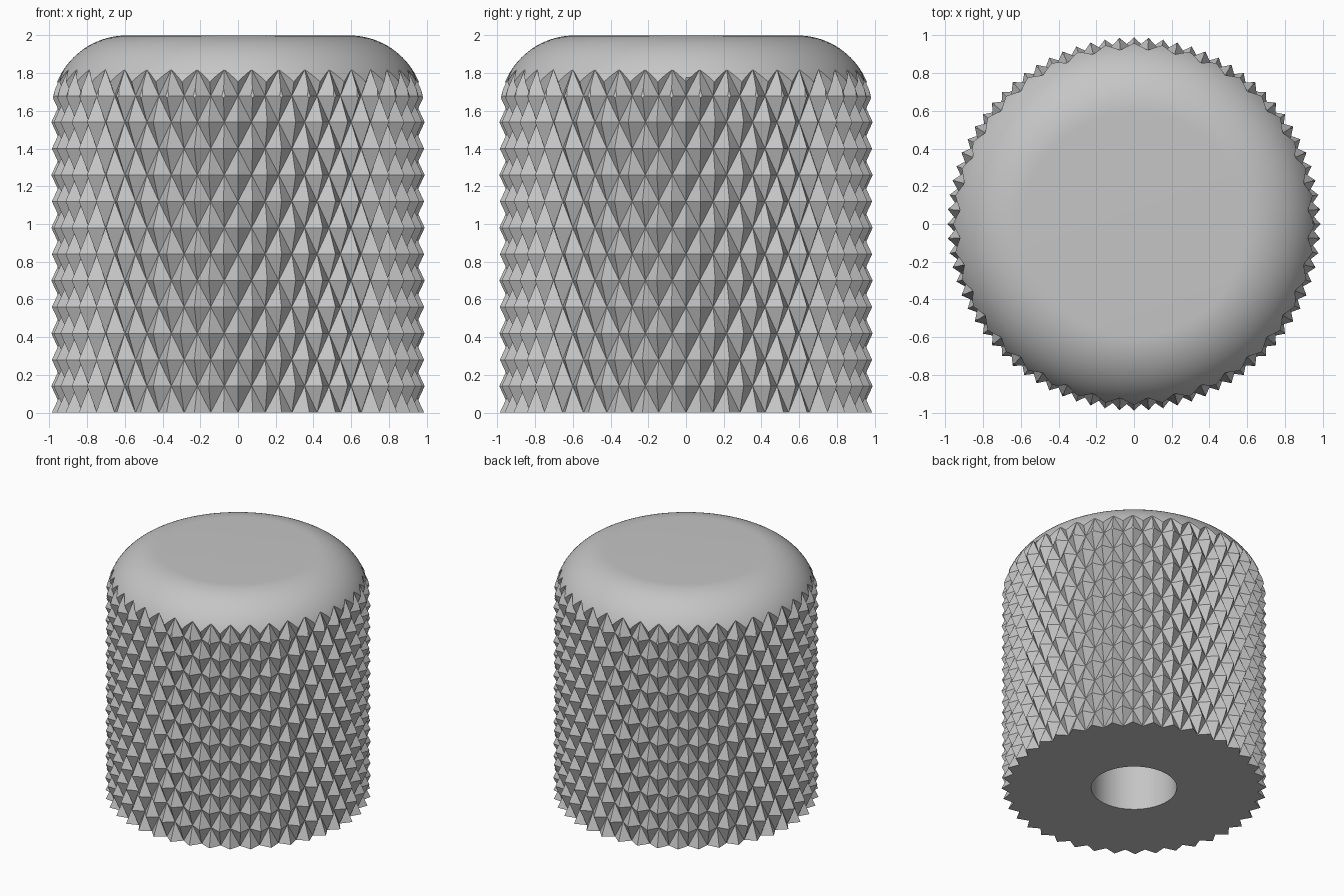
import bpy, bmesh
from math import sin, cos, pi, radians

default = bpy.data.objects.get("Cube")
if default:
    bpy.data.objects.remove(default)

OUTER, VALLEY = 0.99, 0.925    # knurl tip and groove radii
COLUMNS, ROWS, PITCH = 80, 15, 0.14
FILLET = 0.4
HOLE_RADIUS, HOLE_DEPTH = 0.32, 1.2

grey = bpy.data.materials.new("satin_grey")
grey.use_nodes = True
grey.diffuse_color = (0.56, 0.56, 0.56, 1)
grey.node_tree.nodes["Principled BSDF"].inputs["Base Color"].default_value = grey.diffuse_color


def make_object(name, bm):
    bmesh.ops.recalc_face_normals(bm, faces=bm.faces)
    mesh = bpy.data.meshes.new(name)
    bm.to_mesh(mesh)
    bm.free()
    mesh.materials.append(grey)
    obj = bpy.data.objects.new(name, mesh)
    bpy.context.collection.objects.link(obj)
    return obj


def add_ring(bm, radii, z):
    n = len(radii)
    return [bm.verts.new((r * sin(2 * pi * i / n), -r * cos(2 * pi * i / n), z))
            for i, r in enumerate(radii)]


def lathe(name, profile, segments):
    """Closed solid turned from (radius, height) points."""
    bm = bmesh.new()
    rings = [add_ring(bm, [r] * segments, z) for r, z in profile]
    for low, high in zip(rings, rings[1:]):
        for i in range(segments):
            j = (i + 1) % segments
            bm.faces.new((low[i], low[j], high[j], high[i]))
    bm.faces.new(rings[0])
    bm.faces.new(rings[-1])
    return make_object(name, bm)


def knurled_cylinder(name):
    """Staggered diamond pyramids: tips and grooves alternate on a grid."""
    bm = bmesh.new()

    def is_tip(i, k):
        return (i + k) % 2 == 1

    rings = [add_ring(bm, [OUTER if is_tip(i, k) else VALLEY for i in range(COLUMNS)], k * PITCH)
             for k in range(ROWS + 1)]
    for k in range(ROWS):
        for i in range(COLUMNS):
            j = (i + 1) % COLUMNS
            a, b = rings[k][i], rings[k][j]
            c, d = rings[k + 1][j], rings[k + 1][i]
            # split each cell along its groove
            if is_tip(i, k):
                bm.faces.new((a, b, d))
                bm.faces.new((b, c, d))
            else:
                bm.faces.new((a, b, c))
                bm.faces.new((a, c, d))
    bm.faces.new(rings[0])
    bm.faces.new(rings[-1])
    return make_object(name, bm)


def apply_boolean(target, cutter, operation):
    cutter.hide_render = True
    mod = target.modifiers.new(operation.lower(), 'BOOLEAN')
    mod.operation = operation
    mod.solver = 'EXACT'
    mod.object = cutter
    bpy.context.view_layer.objects.active = target
    bpy.ops.object.modifier_apply(modifier=mod.name)
    bpy.data.objects.remove(cutter)


# Knurled body
knob = knurled_cylinder("knurled_knob")

# Rounded top: trim the body with a filleted envelope, wide below the fillet
steps = 24
envelope = [(1.2, -0.2), (1.2, 1.5)]
for s in range(steps + 1):
    t = pi / 2 * s / steps
    envelope.append((OUTER - FILLET + FILLET * cos(t), 2 - FILLET + FILLET * sin(t)))
apply_boolean(knob, lathe("top_envelope", envelope, 160), 'INTERSECT')

# Shaft hole in the base
hole = lathe("shaft_hole_cutter", [(HOLE_RADIUS, -0.1), (HOLE_RADIUS, HOLE_DEPTH)], 64)
apply_boolean(knob, hole, 'DIFFERENCE')

# Smooth dome and bore, crisp knurl facets
bpy.ops.object.select_all(action='DESELECT')
knob.select_set(True)
bpy.context.view_layer.objects.active = knob
bpy.ops.object.shade_smooth_by_angle(angle=radians(15))
